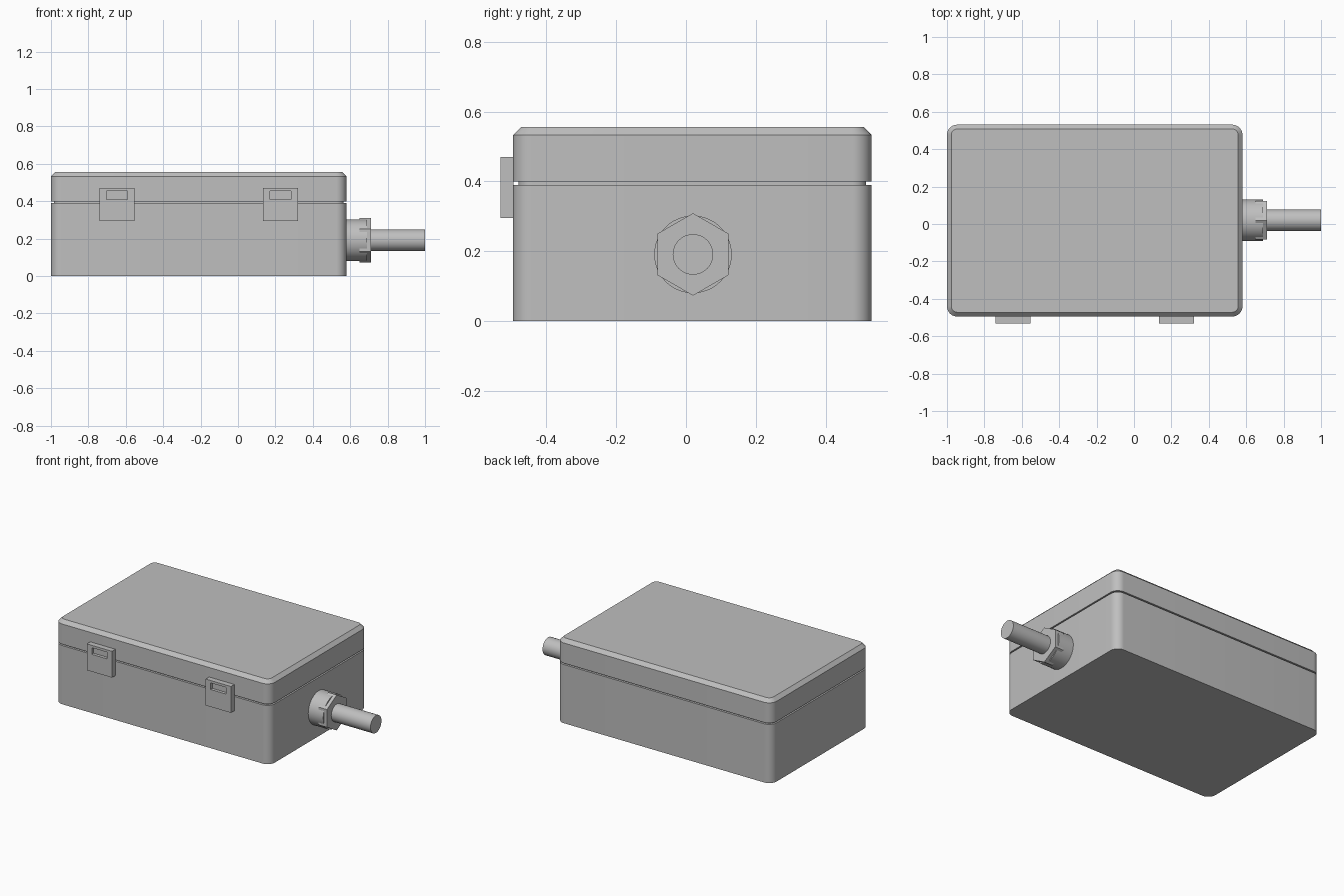
import bpy, bmesh, math
from mathutils import Matrix

if "Cube" in bpy.data.objects:
    bpy.data.objects.remove(bpy.data.objects["Cube"], do_unlink=True)

grey = bpy.data.materials.new("light grey plastic")
grey.use_nodes = True
GREY = (0.52, 0.52, 0.52, 1)
grey.diffuse_color = GREY
grey.node_tree.nodes["Principled BSDF"].inputs["Base Color"].default_value = GREY

CX, CY = -0.21, 0.018          # case centre
HX, HY, R = 0.79, 0.513, 0.055  # case half sizes and corner radius


def finish(name, bm):
    bmesh.ops.recalc_face_normals(bm, faces=bm.faces)
    mesh = bpy.data.meshes.new(name)
    bm.to_mesh(mesh)
    bm.free()
    mesh.materials.append(grey)
    ob = bpy.data.objects.new(name, mesh)
    bpy.context.collection.objects.link(ob)
    bpy.ops.object.select_all(action='DESELECT')
    ob.select_set(True)
    bpy.context.view_layer.objects.active = ob
    bpy.ops.object.shade_smooth_by_angle(angle=math.radians(30))
    return ob


def rounded_case(name, levels, steps=10):
    """Stack rounded rectangles given as (height, inset)."""
    bm = bmesh.new()
    rings = []
    for z, inset in levels:
        ring = []
        for k, (sx, sy) in enumerate([(1, 1), (-1, 1), (-1, -1), (1, -1)]):
            for i in range(steps + 1):
                a = (k + i / steps) * math.pi / 2
                ring.append(bm.verts.new((
                    CX + sx * (HX - R) + (R - inset) * math.cos(a),
                    CY + sy * (HY - R) + (R - inset) * math.sin(a), z)))
        rings.append(ring)
    for lo, hi in zip(rings, rings[1:]):
        for i in range(len(lo)):
            j = (i + 1) % len(lo)
            bm.faces.new((lo[i], lo[j], hi[j], hi[i]))
    bm.faces.new(rings[0])
    bm.faces.new(rings[-1])
    return finish(name, bm)


def rod(name, x0, x1, radius, sides):
    """Prism along x, one corner pointing up."""
    bm = bmesh.new()
    bmesh.ops.create_cone(bm, cap_ends=True, segments=sides, radius1=radius,
                          radius2=radius, depth=x1 - x0)
    bmesh.ops.rotate(bm, verts=bm.verts, matrix=Matrix.Rotation(math.pi / 2, 3, 'Y'))
    top = max(bm.verts, key=lambda v: v.co.z).co
    bmesh.ops.rotate(bm, verts=bm.verts,
                     matrix=Matrix.Rotation(math.atan2(top.y, top.z), 3, 'X'))
    bmesh.ops.translate(bm, verts=bm.verts, vec=((x0 + x1) / 2, CY + 0.002, 0.191))
    return finish(name, bm)


def latch(name, x):
    """Plate on the front with a recessed slot near its top."""
    bm = bmesh.new()
    bmesh.ops.create_cube(bm, size=1)
    for v in bm.verts:
        v.co = (x + v.co.x * 0.185, -0.5125 + v.co.y * 0.037, 0.3825 + v.co.z * 0.175)
    front = min(bm.faces, key=lambda f: f.calc_center_median().y)
    mid = front.calc_center_median()
    bmesh.ops.inset_individual(bm, faces=[front], thickness=0.03)
    for v in front.verts:
        v.co.x = x + math.copysign(0.056, v.co.x - mid.x)
        v.co.z = 0.432 + math.copysign(0.022, v.co.z - mid.z)
    bmesh.ops.inset_individual(bm, faces=[front], thickness=0)
    for v in front.verts:
        v.co.y += 0.02
    return finish(name, bm)


# Case: base, recessed seam and chamfered lid
rounded_case("case_base", [(0, 0), (0.39, 0)])
rounded_case("case_seam", [(0.385, 0.015), (0.405, 0.015)])
rounded_case("case_lid", [(0.399, 0), (0.533, 0), (0.556, 0.023)])

# Front latches
for side, offset in (("right", -0.437), ("left", 0.437)):
    latch(side + "_latch", CX + offset)

# Cable gland and cable
rod("gland_collar", 0.57, 0.69, 0.111, 48)
rod("gland_nut", 0.65, 0.712, 0.118, 6)
rod("cable", 0.7, 1.0, 0.058, 32)
